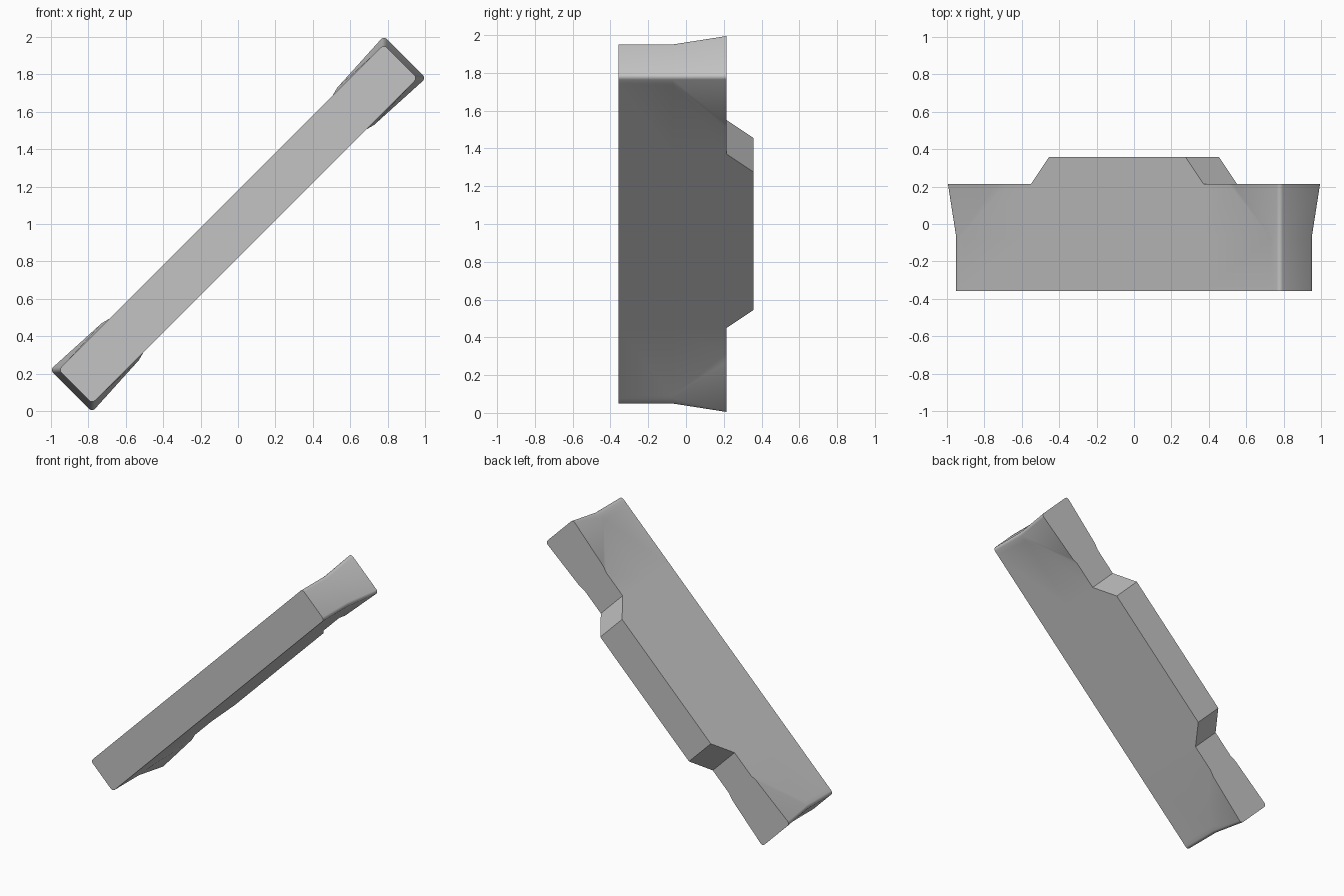
import bpy, bmesh
from math import sin, cos, pi, sqrt

cube = bpy.data.objects.get("Cube")
if cube:
    bpy.data.objects.remove(cube, do_unlink=True)

HALF = 0.127      # half thickness of the plank
RADIUS = 0.022    # rounding of the end corners
TAB = 0.651       # half length of the tab where it meets the plank

grey = bpy.data.materials.new("plain grey")
grey.use_nodes = True
colour = (0.55, 0.55, 0.55, 1)
grey.diffuse_color = colour
grey.node_tree.nodes["Principled BSDF"].inputs["Base Color"].default_value = colour


def place(u, y, v):
    """Turn length u and thickness v onto the rising diagonal."""
    return ((u - v) / sqrt(2), y, 1 + (u + v) / sqrt(2))


def quarter(end, tip, swell):
    """Points from the tab root out to one rounded corner."""
    pts = [(TAB, HALF), (swell[0], HALF), (swell[1], HALF + (tip - HALF) * 0.42)]
    for i in range(5):
        a = pi / 2 * (1 - i / 4)
        pts.append((end - RADIUS + RADIUS * cos(a), tip - RADIUS + RADIUS * sin(a)))
    return pts


def outline(end, tip, swell):
    """Closed outline made from four mirrored quarters."""
    q = quarter(end, tip, swell)
    right = q + [(u, -v) for u, v in reversed(q)]
    return right + [(-u, -v) for u, v in right]


bm = bmesh.new()
rows = [(-0.358, 1.23, HALF, (1.16, 1.18)),
        (-0.07, 1.23, HALF, (1.16, 1.18)),
        (0.215, 1.262, 0.158, (0.84, 0.89))]
loops = [[bm.verts.new(place(u, y, v)) for u, v in outline(end, tip, swell)]
         for y, end, tip, swell in rows]
n = len(loops[0])

# Plank sides with flared ends
for a, b in zip(loops, loops[1:]):
    for i in range(n):
        j = (i + 1) % n
        bm.faces.new((a[i], a[j], b[j], b[i]))

# Front face and the two exposed back faces
back = loops[-1]
bm.faces.new(loops[0])
bm.faces.new(back[:n // 2])
bm.faces.new(back[n // 2:])

# Sloping tab on the back
root = [back[0], back[n // 2 - 1], back[n // 2], back[n - 1]]
top = [bm.verts.new(place(u, 0.358, v)) for u, v in
       [(0.516, HALF), (0.516, -HALF), (-0.516, -HALF), (-0.516, HALF)]]
for i in range(4):
    j = (i + 1) % 4
    bm.faces.new((root[i], root[j], top[j], top[i]))
bm.faces.new(top)

bmesh.ops.recalc_face_normals(bm, faces=bm.faces)
mesh = bpy.data.meshes.new("flared_plank")
bm.to_mesh(mesh)
bm.free()
mesh.materials.append(grey)
plank = bpy.data.objects.new("flared_plank", mesh)
bpy.context.collection.objects.link(plank)
bpy.ops.object.select_all(action='DESELECT')
plank.select_set(True)
bpy.context.view_layer.objects.active = plank
bpy.ops.object.shade_smooth_by_angle(angle=pi / 6)
